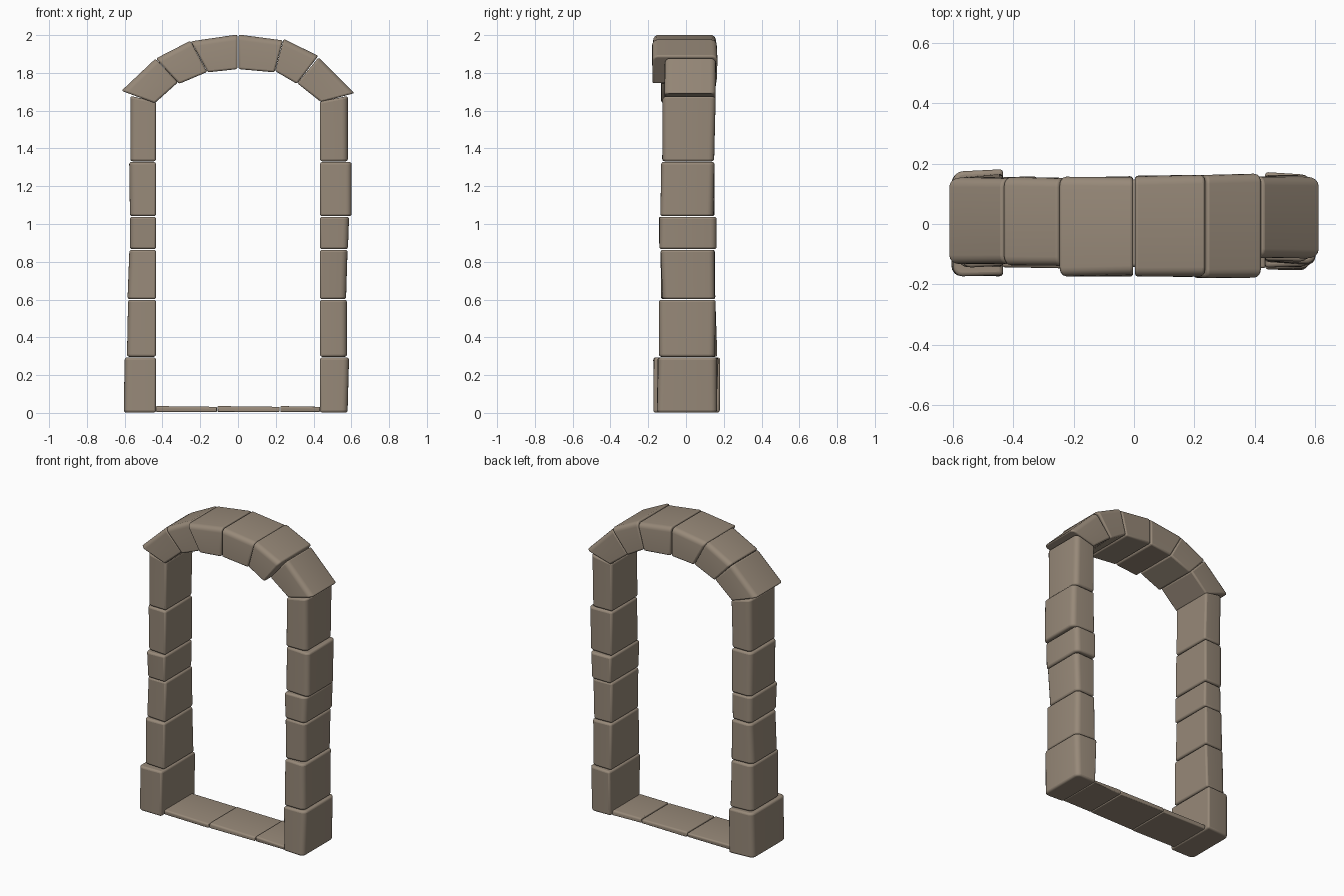
import bpy, bmesh, random

if "Cube" in bpy.data.objects:
    bpy.data.objects.remove(bpy.data.objects["Cube"])
random.seed(4)

stone_mat = bpy.data.materials.new("warm grey stone")
stone_mat.diffuse_color = (0.31, 0.25, 0.19, 1)
stone_mat.use_nodes = True
stone_mat.node_tree.nodes["Principled BSDF"].inputs["Base Color"].default_value = stone_mat.diffuse_color


def stone(name, quad, y0, y1, round_r=0.032, edge_r=0.012, rough=0.008):
    """Hewn block: xz quad (outer a, outer b, inner b, inner a) run from y0 to y1."""
    bm = bmesh.new()
    jit = lambda: random.uniform(-rough, rough)
    front = [bm.verts.new((x, y0 + jit(), z)) for x, z in quad]
    back = [bm.verts.new((x, y1 + jit(), z)) for x, z in quad]
    bm.faces.new(front)
    bm.faces.new(back[::-1])
    for i in range(4):
        j = (i + 1) % 4
        bm.faces.new((front[j], front[i], back[i], back[j]))
    bmesh.ops.recalc_face_normals(bm, faces=bm.faces)
    # worn, generously rounded outer edges
    outer = [bm.edges.get((r[0], r[1])) for r in (front, back)]
    bmesh.ops.bevel(bm, geom=outer, offset=round_r, offset_type='OFFSET',
                    segments=4, profile=0.5, affect='EDGES')
    me = bpy.data.meshes.new(name)
    bm.to_mesh(me)
    bm.free()
    me.materials.append(stone_mat)
    ob = bpy.data.objects.new(name, me)
    bpy.context.collection.objects.link(ob)
    # slightly softened joints
    mod = ob.modifiers.new("soft_edges", 'BEVEL')
    mod.width, mod.segments = edge_r, 3
    mod.limit_method, mod.angle_limit = 'ANGLE', 0.7
    bpy.context.view_layer.objects.active = ob
    ob.select_set(True)
    bpy.ops.object.shade_smooth_by_angle(angle=0.9)
    ob.select_set(False)
    return ob


# jamb stones: shared course heights, outer x at bottom/top and depth per stone
courses = [0.0, 0.295, 0.6, 0.865, 1.04, 1.33, 1.65]
jambs = {
    "left": (-1, [(0.605, 0.60, -0.168, 0.175), (0.588, 0.582, -0.14, 0.16),
                  (0.585, 0.575, -0.13, 0.15), (0.572, 0.572, -0.14, 0.15),
                  (0.572, 0.576, -0.13, 0.145), (0.57, 0.57, -0.125, 0.152)]),
    "right": (1, [(0.58, 0.588, -0.148, 0.165), (0.577, 0.577, -0.14, 0.155),
                  (0.572, 0.58, -0.128, 0.15), (0.582, 0.588, -0.138, 0.155),
                  (0.602, 0.602, -0.13, 0.145), (0.582, 0.582, -0.12, 0.152)]),
}
for side, (s, rows) in jambs.items():
    for i, (xa, xb, y0, y1) in enumerate(rows):
        a, b = courses[i] + 0.002, courses[i + 1] - 0.002
        drop = 0.03 if i == 5 else 0          # top stone slopes under the arch
        stone(f"{side}_jamb_stone_{i + 1}",
              [(s * xa, a), (s * xb, b + drop), (s * 0.434, b), (s * 0.434, a)], y0, y1)

# arch stones: outer pair, then inner pair, with depth
arch = [
    ([(-0.617, 1.705), (-0.437, 1.875), (-0.318, 1.75), (-0.44, 1.64)], -0.13, 0.155),
    ([(-0.435, 1.876), (-0.252, 1.97), (-0.163, 1.805), (-0.312, 1.742)], -0.135, 0.155),
    ([(-0.25, 1.967), (-0.003, 2.003), (-0.003, 1.82), (-0.16, 1.803)], -0.172, 0.155),
    ([(0.003, 2.003), (0.238, 1.972), (0.193, 1.803), (0.003, 1.82)], -0.172, 0.16),
    ([(0.242, 1.98), (0.425, 1.89), (0.312, 1.742), (0.196, 1.81)], -0.176, 0.165),
    ([(0.427, 1.882), (0.617, 1.693), (0.44, 1.645), (0.314, 1.745)], -0.115, 0.155),
]
for i, (quad, y0, y1) in enumerate(arch):
    stone(f"arch_stone_{i + 1}", quad, y0, y1, round_r=0.03, edge_r=0.01, rough=0.004)

# thin sill slabs between the jambs
splits = [-0.436, -0.11, 0.222, 0.436]
for i in range(3):
    a, b = splits[i] + 0.002, splits[i + 1] - 0.002
    stone(f"sill_slab_{i + 1}", [(a, 0.036), (b, 0.032), (b, 0.005), (a, 0.005)],
          -0.145, 0.145, round_r=0.012, edge_r=0.005, rough=0.006)
